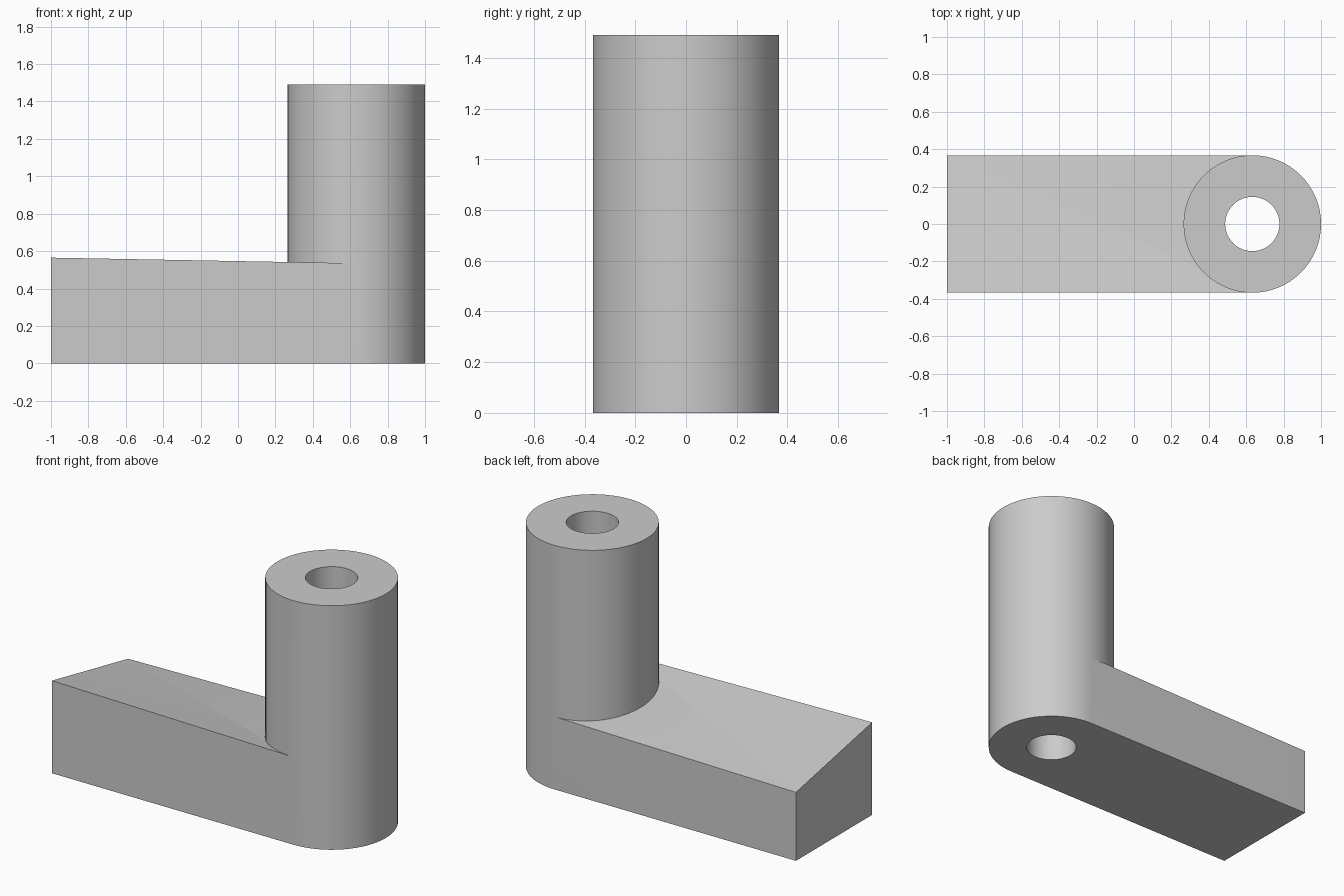
import bpy, bmesh

R, BORE, CX, HEIGHT = 0.3675, 0.145, 0.6325, 1.49

cube = bpy.data.objects.get("Cube")
if cube:
    bpy.data.objects.remove(cube, do_unlink=True)

grey = bpy.data.materials.new("plain_grey")
grey.use_nodes = True
color = (0.6, 0.6, 0.6, 1)
grey.diffuse_color = color
grey.node_tree.nodes["Principled BSDF"].inputs["Base Color"].default_value = color


def make_object(name, bm):
    bmesh.ops.recalc_face_normals(bm, faces=bm.faces)
    mesh = bpy.data.meshes.new(name)
    bm.to_mesh(mesh)
    bm.free()
    mesh.materials.append(grey)
    obj = bpy.data.objects.new(name, mesh)
    bpy.context.collection.objects.link(obj)
    return obj


def cylinder(name, radius, bottom, top):
    bm = bmesh.new()
    bmesh.ops.create_cone(bm, cap_ends=True, segments=64, radius1=radius,
                          radius2=radius, depth=top - bottom)
    bmesh.ops.translate(bm, verts=bm.verts, vec=(CX, 0, (top + bottom) / 2))
    return make_object(name, bm)


# Upright post, and the bore running through its full height
post = cylinder("post_with_arm", R, 0, HEIGHT)
bore = cylinder("bore_cutter", BORE, -0.1, HEIGHT + 0.1)

# Flat arm with a twisted top, folded along one diagonal
bm = bmesh.new()
corners = [(-1, -R, 0.565), (CX, -R, 0.535), (CX, R, 0.444), (-1, R, 0.418)]
low = [bm.verts.new((x, y, 0)) for x, y, z in corners]
high = [bm.verts.new(c) for c in corners]
bm.faces.new(low)
for i in range(4):
    j = (i + 1) % 4
    bm.faces.new((low[i], low[j], high[j], high[i]))
bm.faces.new((high[0], high[1], high[3]))
bm.faces.new((high[1], high[2], high[3]))
arm = make_object("arm", bm)

# Join the arm to the post, then drill the bore
bpy.ops.object.select_all(action='DESELECT')
bpy.context.view_layer.objects.active = post
post.select_set(True)
for part, operation in ((arm, 'UNION'), (bore, 'DIFFERENCE')):
    part.hide_render = True
    mod = post.modifiers.new(part.name, 'BOOLEAN')
    mod.object, mod.operation, mod.solver = part, operation, 'EXACT'
    bpy.ops.object.modifier_apply(modifier=mod.name)
    bpy.data.objects.remove(part, do_unlink=True)

# Smooth round walls with crisp rims
bpy.ops.object.shade_smooth_by_angle(angle=0.35)
